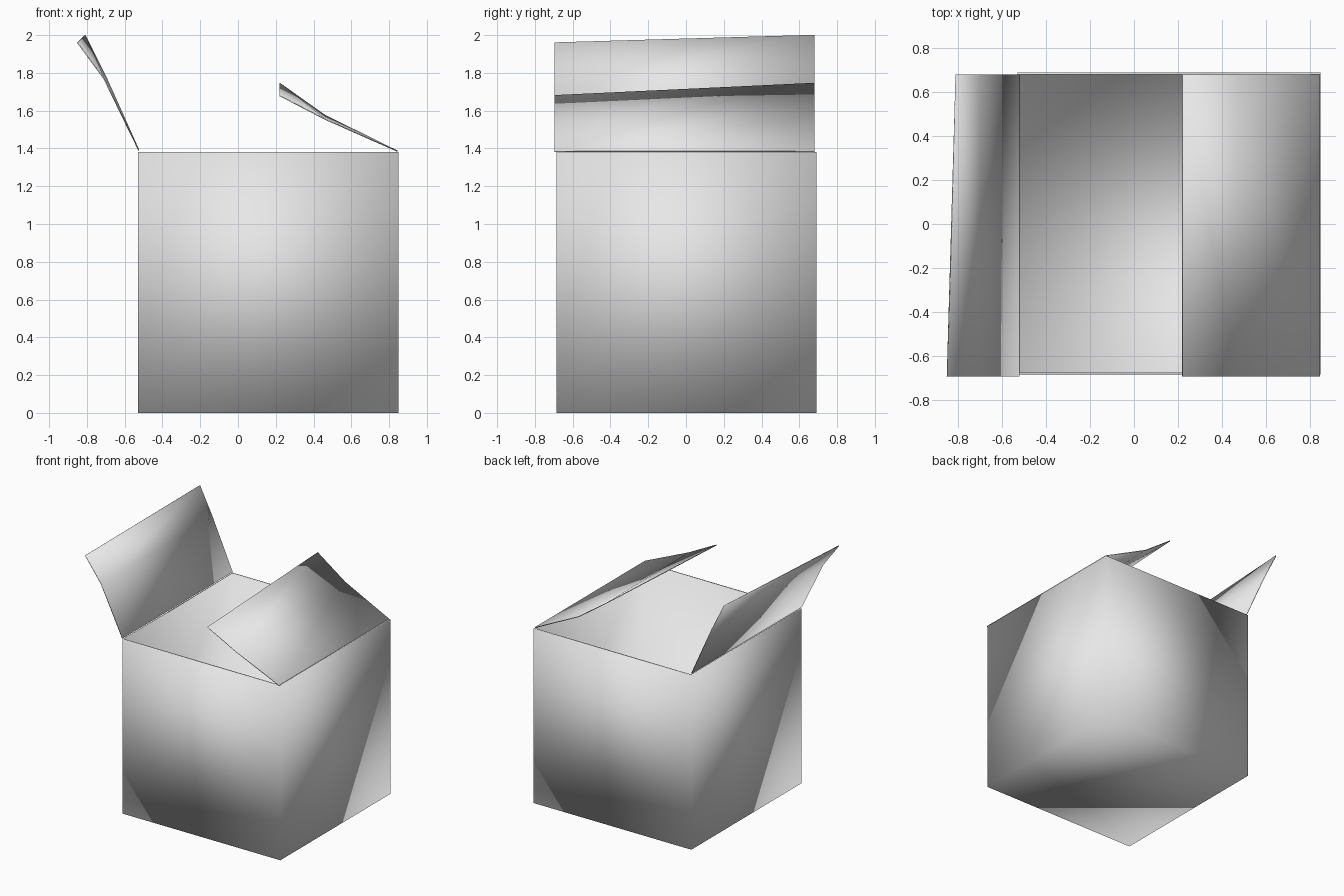
import bpy
import bmesh
from mathutils import Vector

default_cube = bpy.data.objects.get("Cube")
if default_cube:
    bpy.data.objects.remove(default_cube, do_unlink=True)

# Single plain grey for the whole carton
grey = bpy.data.materials.new("plain_grey")
grey.use_nodes = True
grey.diffuse_color = (0.8, 0.8, 0.8, 1)
grey.node_tree.nodes["Principled BSDF"].inputs["Base Color"].default_value = (0.8, 0.8, 0.8, 1)


def thin_sheet(name, bm, thickness, offset):
    """Turn a bmesh into a smooth-shaded object with a thin wall."""
    for face in bm.faces:
        face.smooth = True
    mesh = bpy.data.meshes.new(name)
    bm.to_mesh(mesh)
    bm.free()
    mesh.materials.append(grey)
    obj = bpy.data.objects.new(name, mesh)
    bpy.context.collection.objects.link(obj)
    wall = obj.modifiers.new("wall", 'SOLIDIFY')
    wall.thickness = thickness
    wall.offset = offset
    wall.use_even_offset = True
    return obj


# Open carton: a cube without its lid, thickened inwards
low, high = Vector((-0.53, -0.685, 0)), Vector((0.85, 0.69, 1.38))
bm = bmesh.new()
bmesh.ops.create_cube(bm, size=1)
for v in bm.verts:
    v.co = (low + high) / 2 + v.co * (high - low)
bm.normal_update()
lid = [f for f in bm.faces if f.normal.z > 0.5]
bmesh.ops.delete(bm, geom=lid, context='FACES_ONLY')
thin_sheet("box_body", bm, 0.01, -1)


def flap(name, front_profile, back_profile):
    """Creased, slightly twisted flap between two (x, z) end profiles."""
    bm = bmesh.new()
    front = [bm.verts.new((x, -0.695, z)) for x, z in front_profile]
    back = [bm.verts.new((x, 0.68, z)) for x, z in back_profile]
    for i in range(len(front) - 1):
        bm.faces.new((front[i], front[i + 1], back[i + 1], back[i]))
    bmesh.ops.recalc_face_normals(bm, faces=bm.faces)
    thin_sheet(name, bm, 0.006, 0)


# Flaps, each from hinge to crease to free edge
flap("right_flap",
     [(-0.525, 1.39), (-0.71, 1.77), (-0.85, 1.96)],
     [(-0.525, 1.39), (-0.70, 1.78), (-0.81, 2.0)])
flap("left_flap",
     [(0.845, 1.385), (0.46, 1.555), (0.22, 1.68)],
     [(0.845, 1.385), (0.46, 1.575), (0.22, 1.745)])
